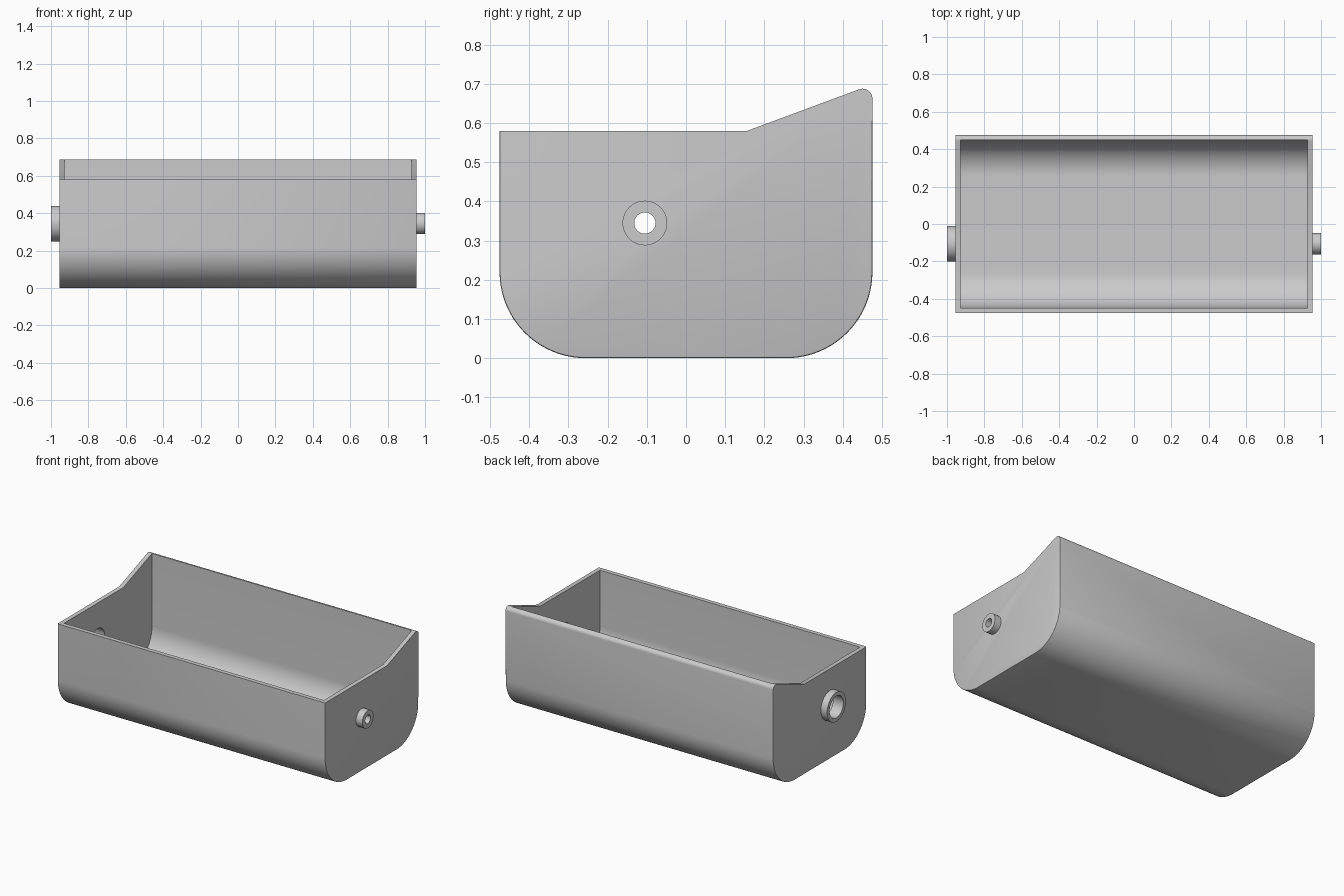
import bpy
import bmesh
from math import sin, cos, pi, radians
from mathutils import Matrix

cube = bpy.data.objects.get("Cube")
if cube:
    bpy.data.objects.remove(cube, do_unlink=True)

grey = bpy.data.materials.new("plain grey")
grey.use_nodes = True
colour = (0.6, 0.6, 0.6, 1)
grey.diffuse_color = colour
grey.node_tree.nodes["Principled BSDF"].inputs["Base Color"].default_value = colour

HALF, WALL = 0.955, 0.028
PIVOT_Y, PIVOT_Z = -0.105, 0.345


def arc(y, z, r, start, end, steps):
    angles = [radians(start + (end - start) * i / steps) for i in range(steps + 1)]
    return [(y + r * cos(a), z + r * sin(a)) for a in angles]


def make_object(name, bm):
    bmesh.ops.recalc_face_normals(bm, faces=bm.faces)
    mesh = bpy.data.meshes.new(name)
    bm.to_mesh(mesh)
    bm.free()
    mesh.materials.append(grey)
    obj = bpy.data.objects.new(name, mesh)
    bpy.context.collection.objects.link(obj)
    return obj


def prism(name, profile, half, bevel=0):
    """Extrude a (y, z) profile along x, optionally easing its end edges."""
    bm = bmesh.new()
    face = bm.faces.new([bm.verts.new((-half, y, z)) for y, z in profile])
    side = bmesh.ops.extrude_face_region(bm, geom=[face])["geom"]
    moved = [v for v in side if isinstance(v, bmesh.types.BMVert)]
    bmesh.ops.translate(bm, verts=moved, vec=(2 * half, 0, 0))
    if bevel:
        ends = [e for e in bm.edges
                if abs(e.verts[0].co.x - e.verts[1].co.x) < 1e-4
                and min(v.co.z for v in e.verts) < 0.3]
        bmesh.ops.bevel(bm, geom=ends, offset=bevel, segments=2,
                        profile=0.5, affect='EDGES')
    return make_object(name, bm)


def cylinder(name, x0, x1, r):
    bm = bmesh.new()
    place = Matrix.Translation(((x0 + x1) / 2, PIVOT_Y, PIVOT_Z)) @ Matrix.Rotation(pi / 2, 4, 'Y')
    bmesh.ops.create_cone(bm, cap_ends=True, segments=48, radius1=r, radius2=r,
                          depth=x1 - x0, matrix=place)
    return make_object(name, bm)


def select_only(obj):
    bpy.ops.object.select_all(action='DESELECT')
    obj.select_set(True)
    bpy.context.view_layer.objects.active = obj


def cut(obj, cutter):
    cutter.hide_render = True
    mod = obj.modifiers.new("cut", 'BOOLEAN')
    mod.operation = 'DIFFERENCE'
    mod.solver = 'EXACT'
    mod.object = cutter
    select_only(obj)
    bpy.ops.object.modifier_apply(modifier=mod.name)
    bpy.data.objects.remove(cutter, do_unlink=True)


# Trough: rounded bottom, level front rim, raised back rim
R, D = 0.22, 0.476
outer = arc(R - D, R, R, 180, 270, 20) + arc(D - R, R, R, 270, 360, 20)
outer += arc(D - 0.025, 0.663, 0.025, 0, 109, 6) + [(0.155, 0.58), (-D, 0.58)]
trough = prism("trough", outer, HALF, bevel=0.005)

# Hollow interior with matching rounded floor corners
r = R - WALL
inner = arc(R - D, R, r, 180, 270, 20) + arc(D - R, R, r, 270, 360, 20)
inner += [(D - WALL, 1), (WALL - D, 1)]
cut(trough, prism("cavity_cutter", inner, HALF - WALL))

# Hollow pivot bosses, with their holes carried through the end walls
for name, sign, radius, hole in (("small_pivot_boss", 1, 0.057, 0.027),
                                 ("large_pivot_boss", -1, 0.095, 0.07)):
    def span(a, b):
        return sorted((sign * a, sign * b))
    boss = cylinder(name, *span(HALF - 0.002, 1.0), radius)
    for part in (boss, trough):
        cut(part, cylinder("hole_cutter", *span(0.9, 1.1), hole))
    select_only(boss)
    bpy.ops.object.shade_smooth_by_angle(angle=radians(30))

select_only(trough)
bpy.ops.object.shade_smooth_by_angle(angle=radians(30))
